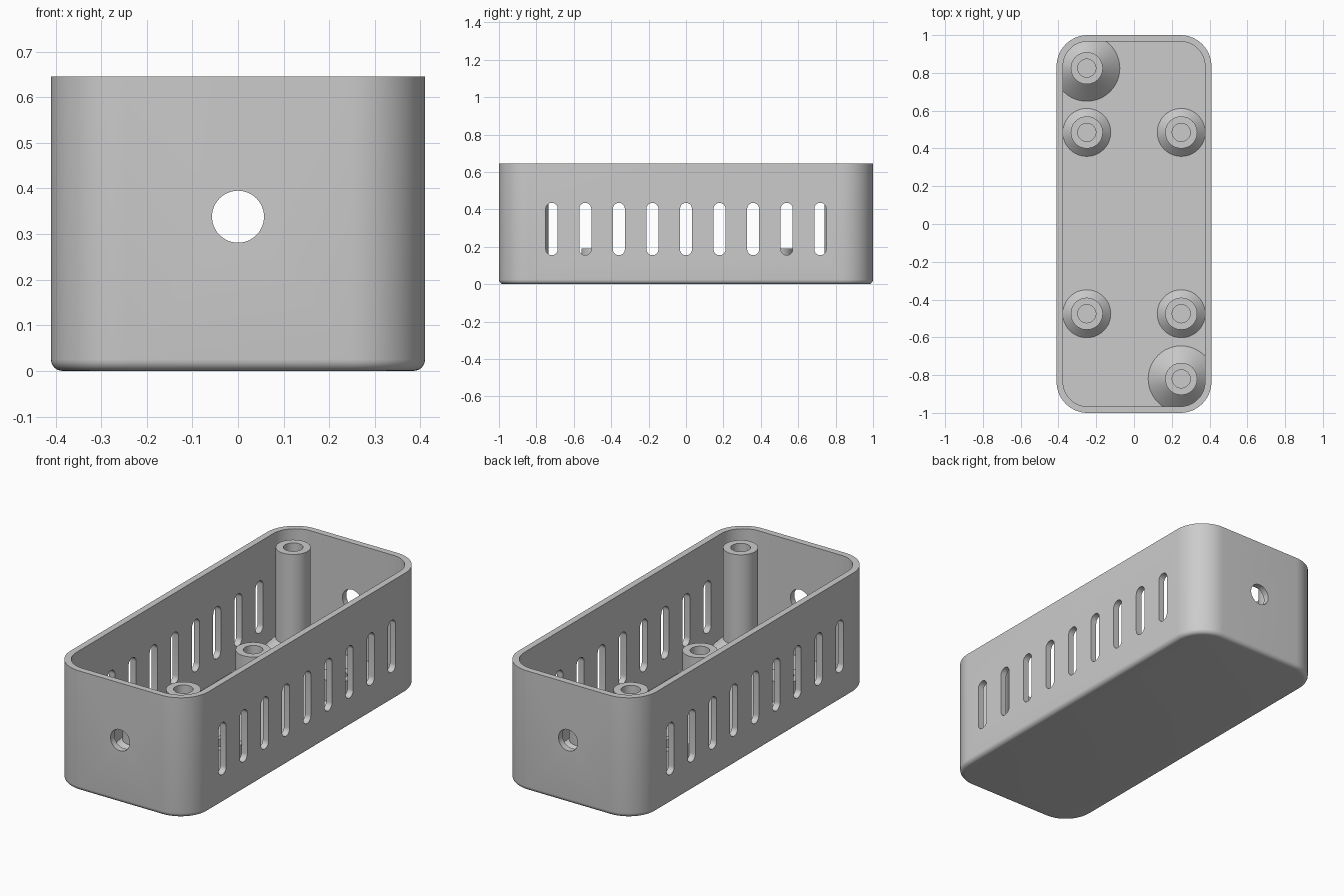
import bpy, bmesh
from math import sin, cos, pi, radians

if "Cube" in bpy.data.objects:
    bpy.data.objects.remove(bpy.data.objects["Cube"], do_unlink=True)

HX, HY, HEIGHT = 0.41, 1.0, 0.645      # outer half sizes and height
CORNER, WALL, FLOOR, EDGE = 0.165, 0.034, 0.035, 0.025

grey = bpy.data.materials.new("plain grey")
grey.use_nodes = True
grey.diffuse_color = (0.6, 0.6, 0.6, 1)
grey.node_tree.nodes["Principled BSDF"].inputs["Base Color"].default_value = (0.6, 0.6, 0.6, 1)


def rounded_loop(inset, z, hx=HX, hy=HY, r=CORNER, n=16):
    """Rounded rectangle outline, shrunk by inset, at height z."""
    pts, rad = [], r - inset
    for k, (sx, sy) in enumerate([(1, 1), (-1, 1), (-1, -1), (1, -1)]):
        for i in range(n + 1):
            a = (k + i / n) * pi / 2
            pts.append((sx * (hx - r) + rad * cos(a), sy * (hy - r) + rad * sin(a), z))
    return pts


def circle_loop(r, z, x=0, y=0, n=48):
    return [(x + r * cos(2 * pi * i / n), y + r * sin(2 * pi * i / n), z) for i in range(n)]


def loft(name, loops):
    """Skin a stack of outlines and cap both ends."""
    bm = bmesh.new()
    rings = [[bm.verts.new(p) for p in loop] for loop in loops]
    for a, b in zip(rings, rings[1:]):
        for i in range(len(a)):
            j = (i + 1) % len(a)
            bm.faces.new((a[i], a[j], b[j], b[i]))
    bm.faces.new(rings[0][::-1])
    bm.faces.new(rings[-1])
    bmesh.ops.remove_doubles(bm, verts=bm.verts, dist=1e-5)
    bmesh.ops.recalc_face_normals(bm, faces=bm.faces)
    mesh = bpy.data.meshes.new(name)
    bm.to_mesh(mesh)
    bm.free()
    mesh.materials.append(grey)
    obj = bpy.data.objects.new(name, mesh)
    bpy.context.collection.objects.link(obj)
    return obj


def activate(obj):
    bpy.ops.object.select_all(action='DESELECT')
    obj.select_set(True)
    bpy.context.view_layer.objects.active = obj


def boolean(obj, other, operation='DIFFERENCE'):
    other.hide_render = True
    activate(obj)
    mod = obj.modifiers.new("cut", 'BOOLEAN')
    mod.operation, mod.object, mod.solver = operation, other, 'EXACT'
    bpy.ops.object.modifier_apply(modifier=mod.name)


def remove(obj):
    bpy.data.objects.remove(obj, do_unlink=True)


def smooth(obj):
    activate(obj)
    bpy.ops.object.shade_smooth_by_angle(angle=radians(30))


# Open tray: rounded bottom edge, outer wall, rim, inner wall, floor
steps = [i / 6 * pi / 2 for i in range(7)]
outline = [(EDGE * (1 - sin(a)), EDGE * (1 - cos(a))) for a in steps]
outline += [(0, HEIGHT), (WALL, HEIGHT), (WALL, FLOOR)]
tray = loft("tray", [rounded_loop(i, z) for i, z in outline])

# Ventilation slots through both long walls
for i in range(-4, 5):
    slot = loft("slot_cutter", [rounded_loop(0, z, 0.14, 0.032, 0.032, 8) for z in (-0.6, 0.6)])
    slot.rotation_euler = (0, pi / 2, 0)
    slot.location = (0, i * 0.1795, 0.295)
    bpy.context.view_layer.update()
    boolean(tray, slot)
    remove(slot)

# Cable holes through both end walls
hole = loft("cable_hole_cutter", [circle_loop(0.057, z) for z in (-1.2, 1.2)])
hole.rotation_euler = (pi / 2, 0, 0)
hole.location.z = 0.338
bpy.context.view_layer.update()
boolean(tray, hole)
remove(hole)
smooth(tray)

# Screw posts with flared feet, trimmed to stay inside the walls
limit = loft("post_limit", [rounded_loop(WALL / 2, z) for z in (0.01, 1)])


def screw_post(name, x, y, top, flare):
    r, bore = 0.085, 0.048
    profile = [(r + flare, FLOOR - 0.01), (r + flare, FLOOR), (r, FLOOR + flare),
               (r, top), (bore, top), (bore, FLOOR + 0.01)]
    post = loft(name, [circle_loop(rad, z, x, y) for rad, z in profile])
    boolean(post, limit, 'INTERSECT')
    smooth(post)


for side, x in (("right", -0.25), ("left", 0.25)):
    for end, y in (("front", -0.475), ("back", 0.485)):
        screw_post(f"short_post_{end}_{side}", x, y, 0.19, 0.042)
screw_post("tall_post_back_right", -0.25, 0.825, 0.61, 0.09)
screw_post("tall_post_front_left", 0.25, -0.82, 0.61, 0.09)
remove(limit)
